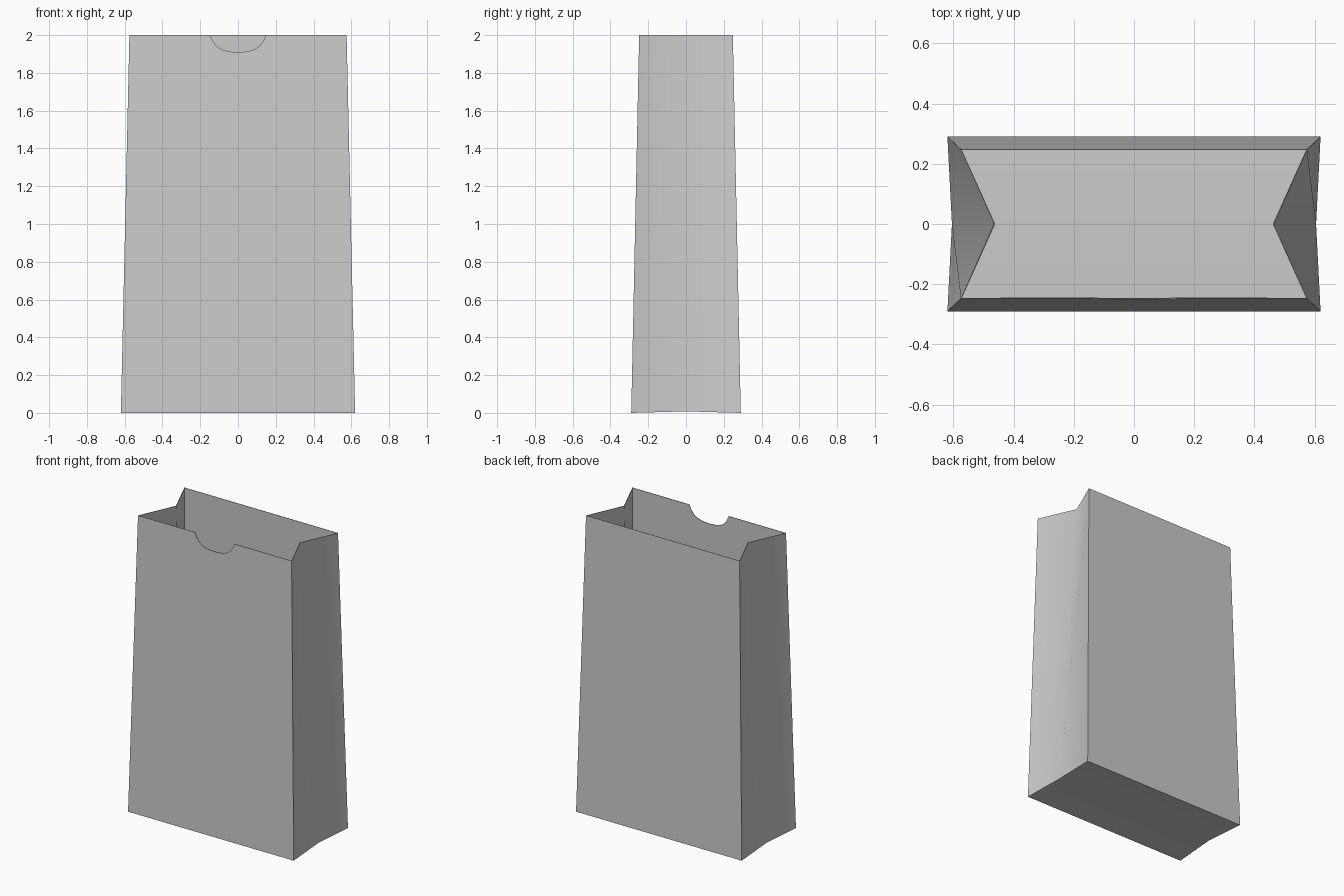
import bpy
import bmesh
import math

if "Cube" in bpy.data.objects:
    bpy.data.objects.remove(bpy.data.objects["Cube"])

H = 2.0
BX, BY, BMID = 0.62, 0.29, 0.605     # base half sizes, gusset fold at base
TX, TY, TMID = 0.575, 0.248, 0.465   # mouth half sizes, gusset fold at mouth


def ring(bm, x, y, mid, z, mid_z):
    # front-left, front-right, right fold, back-right, back-left, left fold
    pts = [(-x, -y, z), (x, -y, z), (mid, 0, mid_z),
           (x, y, z), (-x, y, z), (-mid, 0, mid_z)]
    return [bm.verts.new(p) for p in pts]


bm = bmesh.new()
base = ring(bm, BX, BY, BMID, 0, 0.008)
mouth = ring(bm, TX, TY, TMID, H, H)

# Thumb notch in the front panel, from right to left
half = [(0.148, 2.0), (0.135, 1.97), (0.115, 1.943), (0.09, 1.925), (0.05, 1.913)]
outline = half + [(0, 1.909)] + [(-x, z) for x, z in reversed(half)]
notch = [bm.verts.new((x, -BY + (BY - TY) * z / H, z)) for x, z in outline]
bm.faces.new([base[0], base[1], mouth[1]] + notch + [mouth[0]])

# Folded sides and back panel
for i in range(1, 6):
    j = (i + 1) % 6
    bm.faces.new([base[i], base[j], mouth[j], mouth[i]])

# Bottom, creased along the middle
bm.faces.new([base[0], base[5], base[2], base[1]])
bm.faces.new([base[5], base[4], base[3], base[2]])
bmesh.ops.recalc_face_normals(bm, faces=bm.faces[:])

mesh = bpy.data.meshes.new("paper_bag")
bm.to_mesh(mesh)
bm.free()
bag = bpy.data.objects.new("paper_bag", mesh)
bpy.context.collection.objects.link(bag)
bpy.context.view_layer.objects.active = bag
bag.select_set(True)

# Thin paper wall, inward
wall = bag.modifiers.new("wall", 'SOLIDIFY')
wall.thickness = 0.004
wall.offset = -1
bpy.ops.object.modifier_apply(modifier=wall.name)
bpy.ops.object.shade_smooth_by_angle(angle=math.radians(40))
